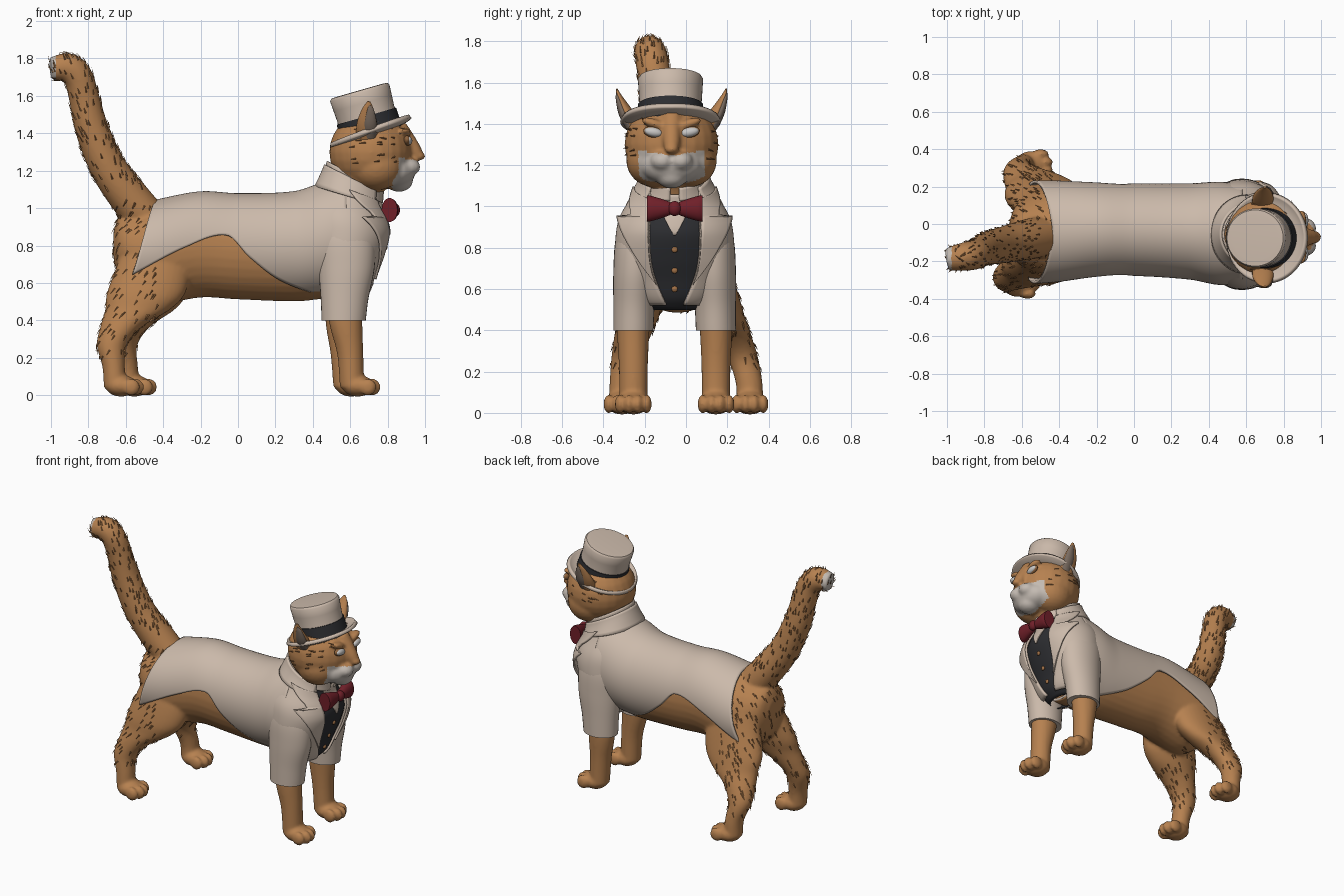
import bpy, bmesh, math, random
from mathutils import Vector, Matrix

if "Cube" in bpy.data.objects:
    bpy.data.objects.remove(bpy.data.objects["Cube"])

random.seed(4)
R = math.radians


def material(name, c):
    m = bpy.data.materials.new(name)
    m.diffuse_color = (*c, 1)
    m.use_nodes = True
    m.node_tree.nodes["Principled BSDF"].inputs["Base Color"].default_value = m.diffuse_color
    return m


FUR = material("ginger fur", (0.47, 0.22, 0.08))
TUFT = material("brown fur", (0.27, 0.125, 0.047))
WHITE = material("pale fur", (0.55, 0.495, 0.445))
COAT = material("cream cloth", (0.60, 0.49, 0.405))
DARK = material("charcoal cloth", (0.026, 0.027, 0.031))
RED = material("dark red silk", (0.16, 0.014, 0.022))
EAR = material("inner ear", (0.19, 0.145, 0.115))
EYE = material("eye grey", (0.58, 0.57, 0.56))
BRASS = material("copper buttons", (0.35, 0.16, 0.06))


def at(rows, t, smooth=True):
    """Interpolate table rows keyed by their first column."""
    t = min(max(t, rows[0][0]), rows[-1][0])
    i = next(k for k in range(len(rows) - 1) if t <= rows[k + 1][0])
    a, b = rows[i], rows[i + 1]
    h = b[0] - a[0]
    s = (t - a[0]) / h
    if not smooth:
        return [p + (q - p) * s for p, q in zip(a[1:], b[1:])]
    p, n = rows[max(i - 1, 0)], rows[min(i + 2, len(rows) - 1)]
    out = []
    for k in range(1, len(a)):
        m0, m1 = (b[k] - p[k]) / (b[0] - p[0]) * h, (n[k] - a[k]) / (n[0] - a[0]) * h
        out.append((2*s**3 - 3*s*s + 1)*a[k] + (s**3 - 2*s*s + s)*m0
                   + (3*s*s - 2*s**3)*b[k] + (s**3 - s*s)*m1)
    return out


def tube(bm, rows, axis=None, side=(0, 1, 0), n=32, sub=6, smooth=True):
    """Loft ellipses (x, y, z, side radius, other radius) along a path."""
    rows = [(i, *r) for i, r in enumerate(rows)]
    steps = (len(rows) - 1) * sub
    pts = [at(rows, i / sub, smooth) for i in range(steps + 1)]
    rings = []
    for i, p in enumerate(pts):
        c = Vector(p[:3])
        t = Vector(axis) if axis else (Vector(pts[min(i + 1, steps)][:3]) - Vector(pts[max(i - 1, 0)][:3])).normalized()
        u = Vector(side)
        u = (u - t * u.dot(t)).normalized()
        w = t.cross(u)
        rings.append([bm.verts.new(c + u * p[3] * math.cos(a) + w * p[4] * math.sin(a))
                      for a in (2 * math.pi * k / n for k in range(n))])
    for a, b in zip(rings, rings[1:]):
        for k in range(n):
            bm.faces.new((a[k], a[(k + 1) % n], b[(k + 1) % n], b[k]))
    bm.faces.new(rings[0])
    bm.faces.new(rings[-1])


def ball(bm, c, r, rot=0):
    m = Matrix.Translation(c) @ Matrix.Rotation(rot, 4, 'X') @ Matrix.Diagonal((*r, 1))
    bmesh.ops.create_uvsphere(bm, u_segments=24, v_segments=14, radius=1, matrix=m)


def finish(bm, name, mat, matrix=None):
    if matrix:
        bm.transform(matrix)
    bmesh.ops.recalc_face_normals(bm, faces=bm.faces)
    me = bpy.data.meshes.new(name)
    bm.to_mesh(me)
    bm.free()
    me.materials.append(mat)
    ob = bpy.data.objects.new(name, me)
    bpy.context.collection.objects.link(ob)
    return ob


def sheet(name, f, nu, nv, mat, thick=0.015, matrix=None):
    """Cloth grid from f(u, v), thickened."""
    bm = bmesh.new()
    g = [[bm.verts.new(f(i / nu, j / nv)) for j in range(nv + 1)] for i in range(nu + 1)]
    for i in range(nu):
        for j in range(nv):
            bm.faces.new((g[i][j], g[i + 1][j], g[i + 1][j + 1], g[i][j + 1]))
    bmesh.ops.remove_doubles(bm, verts=bm.verts, dist=1e-5)
    ob = finish(bm, name, mat, matrix)
    mod = ob.modifiers.new("thickness", 'SOLIDIFY')
    mod.thickness, mod.offset = thick, 0


# Barrel sections: x, centre y, centre z, half width, half height
BARREL = [(-.62, -.045, .74, .27, .26), (-.43, -.04, .77, .265, .27), (-.2, -.03, .81, .245, .272),
          (0, -.03, .80, .24, .272), (.3, -.04, .80, .25, .283), (.45, -.05, .83, .268, .30),
          (.58, -.055, .85, .262, .32)]
# Chest sections: z, centre x, half depth, half width, forward slope
CHEST = [(.50, .57, .07, .11, 0), (.55, .57, .12, .17, 0), (.65, .57, .16, .235, 0), (.75, .575, .197, .265, 0),
         (.86, .58, .225, .265, 0), (.95, .58, .215, .245, -.02), (1.05, .60, .165, .185, -.05),
         (1.12, .62, .145, .15, -.08), (1.18, .63, .14, .14, -.08)]


def chest(z, phi, off=0):
    cx, hx, hy, sh = at(CHEST, z)
    return Vector((cx + (hx + off) * math.cos(phi), -.055 + (hy + off) * math.sin(phi), z + sh * math.cos(phi)))


# ---- furry body, merged into one skin ----
bm = bmesh.new()
tube(bm, [(-.665, -.05, .80, .07, .08), (-.63, -.05, .79, .15, .17), (-.54, -.045, .755, .21, .235)]
     + [(x, y, z - .02, a - .022, b - .004) for x, y, z, a, b in BARREL[1:]], axis=(1, 0, 0))
tube(bm, [(-.45, -.06, .90, .11, .11), (-.56, -.08, 1.03, .108, .108), (-.69, -.11, 1.21, .098, .098),
          (-.78, -.13, 1.42, .09, .09), (-.825, -.15, 1.60, .081, .081), (-.855, -.165, 1.70, .079, .079),
          (-.91, -.175, 1.75, .076, .079), (-1.0, -.19, 1.745, .06, .06)])


def paw(x, y):
    ball(bm, (x + .03, y, .05), (.085, .08, .058))
    for k, dx in ((-1.5, .085), (-.5, .108), (.5, .108), (1.5, .085)):
        ball(bm, (x + dx, y + k * .043, .043), (.045, .025, .046))


THIGH = [(-.45, .11, .85, .09, .15), (-.45, .14, .70, .11, .195), (-.49, .18, .55, .112, .21),
         (-.535, .21, .46, .10, .175), (-.62, .245, .37, .088, .115), (-.675, .28, .27, .075, .08),
         (-.665, .305, .15, .065, .06), (-.655, .31, .04, .065, .062)]
for s in (-1, 1):
    rows = []
    for x, y, z, a, b in THIGH:
        k = min(max((.6 - z) / .4, 0), 1)
        rows.append((x + (.07 * k if s > 0 else 0), -.035 + .035 * k + s * y, z, a, b))
    tube(bm, rows, axis=(0, 0, -1))
    paw(rows[-1][0], rows[-1][1])
    dx = -.035 if s > 0 else 0
    tube(bm, [(.57, -.055 + s * .19, .62, .08, .10), (.575 + dx / 2, -.055 + s * .2, .40, .078, .09),
              (.60 + dx, -.055 + s * .2, .22, .07, .07), (.61 + dx, -.055 + s * .2, .04, .068, .065)], axis=(0, 0, -1))
    paw(.61 + dx, -.055 + s * .2)
    # cheeks, muzzle pads, brows
    ball(bm, (.74, -.07 + s * .09, 1.225), (.145, .13, .13))
    ball(bm, (.905, -.07 + s * .045, 1.22), (.07, .06, .05))
    ball(bm, (.89, -.07 + s * .085, 1.402), (.035, .065, .022), s * .3)
# neck, skull, nose bridge, muzzle, nose, chin
tube(bm, [(.58, -.06, .98, .14, .14), (.63, -.065, 1.12, .14, .15), (.68, -.07, 1.28, .17, .17)])
tube(bm, [(.86, -.07, 1.44, .05, .04), (.90, -.07, 1.37, .045, .045), (.945, -.07, 1.30, .04, .04),
          (.955, -.07, 1.265, .03, .03)])
for c, r in (((.71, -.07, 1.30), (.222, .228, .215)), ((.84, -.07, 1.2), (.11, .15, .095)),
             ((.968, -.07, 1.278), (.034, .034, .024)), ((.86, -.07, 1.145), (.075, .075, .058))):
    ball(bm, c, r)
body = finish(bm, "furry_body", FUR)
mod = body.modifiers.new("merge", 'REMESH')
mod.mode, mod.voxel_size = 'VOXEL', 0.011
mod = body.modifiers.new("soften", 'SMOOTH')
mod.factor, mod.iterations = .5, 4
skin = bpy.data.meshes.new_from_object(body.evaluated_get(bpy.context.evaluated_depsgraph_get()))
body.modifiers.clear()
body.data = skin
skin.materials.clear()
skin.materials.append(FUR)
skin.materials.append(WHITE)

# ---- pale muzzle, tail tip, and small fur tufts scattered on the skin ----
tufts = {FUR: bmesh.new(), TUFT: bmesh.new()}
for p in skin.polygons:
    c, n = p.center, p.normal
    side = abs(c.y + .07)
    muzzle = c.x > .825 and 1.02 < c.z < 1.255 + .15 * (side - .05) and side < .16
    p.material_index = int(muzzle and not (side < .03 and c.z > 1.255) or c.x < -.975)
    tail = c.z > 1.05 and c.x < -.5
    leg = c.x < -.42 and .2 < c.z <= 1.05
    head = c.x > .6 and c.z > 1.2 and side > .06 and c.x < .9 and not muzzle
    if random.random() < (.045 if tail else .03 if leg else .02 if head else 0):
        d = Vector((-.3, 0, 1)) if tail else Vector((-1, 0, -.15)) if head else Vector((-.6, 0, -1))
        d = d - n * d.dot(n)
        if d.length < .2:
            continue
        d.normalize()
        w = d.cross(n) * .005
        tb = tufts[TUFT if head or random.random() < .3 else FUR]
        a, b, t, e = [tb.verts.new(v) for v in (c - w, c + w, c + n * .005, c + d * .035 + n * .009)]
        for f in ((a, t, e), (t, b, e), (a, b, t)):
            tb.faces.new(f)
finish(tufts[FUR], "fur_tufts", FUR)
finish(tufts[TUFT], "dark_fur_tufts", TUFT)

# ---- eyes and ears ----
for s, word in ((-1, "right"), (1, "left")):
    y = -.07 + s * .088
    bm = bmesh.new()
    ball(bm, (.904, y, 1.36), (.02, .05, .027), s * .2)
    finish(bm, word + "_eyelid", TUFT)
    bm = bmesh.new()
    ball(bm, (.912, y, 1.36), (.02, .044, .022), s * .2)
    finish(bm, word + "_eye", EYE)
    bm = bmesh.new()
    tube(bm, [(.69, -.07 + s * .17, 1.37, .04, .058), (.69, -.07 + s * .215, 1.45, .032, .055),
              (.695, -.07 + s * .25, 1.525, .015, .033), (.70, -.07 + s * .266, 1.57, .004, .008)])
    finish(bm, word + "_ear", FUR)
    bm = bmesh.new()
    tube(bm, [(.704, -.07 + s * .193, 1.385, .028, .036), (.706, -.07 + s * .232, 1.45, .024, .037),
              (.708, -.07 + s * .257, 1.515, .013, .022), (.704, -.07 + s * .267, 1.55, .003, .006)])
    finish(bm, word + "_inner_ear", EAR)

# ---- tailcoat back with curved hem and split tails ----
HEM = [(-.565, .645), (-.285, .79), (-.06, .855), (.06, .74), (.22, .62), (.43, .545), (.58, .53)]


def coat(u, v):
    v = 2 * v - 1
    xh = -.565 + 1.145 * u
    _, cz, _, hz = at(BARREL, xh)
    a = v * math.acos(max(-1, min(1, (at(HEM, xh)[0] - cz) / hz)))
    x0 = -.435 - .13 * abs(v) ** 1.3
    x = x0 + (.58 - x0) * u
    cy, cz, hy, hz = at(BARREL, x)
    return Vector((x, cy + hy * math.sin(a), cz + hz * math.cos(a)))


sheet("coat_back", coat, 60, 60, COAT)

# ---- vest, coat front, lapels, collars ----
sheet("vest", lambda u, v: chest(.5 + .64 * u, 2 * math.pi * v), 40, 64, DARK, .004)
OPEN = [(.53, 16), (.62, 21), (.7, 24), (.85, 26), (.95, 28), (1.05, 36), (1.14, 48)]
LAPEL = [(.62, 21), (.8, 44), (.92, 62), (.965, 72), (.968, 52), (1.0, 58), (1.09, 95)]


def coat_front(u, v):
    z = .525 + .615 * u
    o = R(at(OPEN, z)[0])
    return chest(z, o + (2 * math.pi - 2 * o) * v, .013)


sheet("coat_front", coat_front, 40, 64, COAT)
for s, word in ((-1, "right"), (1, "left")):
    def lapel(u, v):
        z = .62 + .47 * u
        a, b = at(OPEN, z)[0], at(LAPEL, z, False)[0]
        return chest(z, s * R(a + (b - a) * v), .027 + (.035 if z < .967 else .008) * v * u)
    sheet(word + "_lapel", lapel, 80, 10, COAT, .012)
    bm = bmesh.new()
    y = -.055
    tube(bm, [(.56, y + s * .11, 1.06, .05, .07), (.565, y + s * .152, .97, .09, .125), (.575, y + s * .18, .84, .106, .155),
              (.58, y + s * .19, .68, .107, .15), (.57, y + s * .197, .52, .10, .128), (.565, y + s * .2, .40, .097, .118)],
         axis=(0, 0, -1))
    finish(bm, word + "_sleeve", COAT)
sheet("coat_collar", lambda u, v: chest(1.06 + .09 * u, R(46 + 268 * v), .026 - .01 * u), 6, 48, COAT)
sheet("shirt_collar", lambda u, v: chest(1.10 + .07 * u, R(8 + 344 * v), .008), 6, 48, COAT, .01)
sheet("shirt_front", lambda u, v: chest(.86 + .28 * u, R((2 * v - 1) * (1 + 28 * u)), .006), 16, 10, COAT, .006)

# ---- buttons and bow tie ----
bm = bmesh.new()
for z in (.60, .69, .79):
    ball(bm, chest(z, 0, .003), (.01, .015, .015))
finish(bm, "vest_buttons", BRASS)
bm = bmesh.new()
for s in (-1, 1):
    tube(bm, [(.822, -.055, .99, .022, .022), (.822, -.055 + s * .05, .99, .032, .042),
              (.815, -.055 + s * .11, .99, .042, .06), (.81, -.055 + s * .135, .99, .042, .064)],
         axis=(0, s, 0), side=(1, 0, 0))
ball(bm, (.838, -.055, .99), (.028, .032, .036))
finish(bm, "bow_tie", RED)


# ---- top hat, tilted back ----
def tilt(z, a):
    return Matrix.Translation((.71, -.075, z)) @ Matrix.Rotation(R(a), 4, 'Y')


TILT = tilt(1.41, -16)
bm = bmesh.new()
tube(bm, [(0, 0, -.02, .16, .166), (0, 0, .1, .151, .158), (0, 0, .213, .158, .165), (0, 0, .226, .15, .156),
          (0, 0, .228, .12, .125)], axis=(0, 0, 1), n=48, sub=2, smooth=False)
finish(bm, "hat_crown", COAT, TILT)
bm = bmesh.new()
tube(bm, [(0, 0, -.03, .165, .171), (0, 0, .085, .158, .165)], axis=(0, 0, 1), n=48, sub=2, smooth=False)
finish(bm, "hat_band", DARK, TILT)


def brim(u, v):
    a = 2 * math.pi * v
    return Vector(((.13 + .098 * u) * math.cos(a), (.13 + .108 * u) * math.sin(a),
                   .016 * u ** 3 + .008 * u * u * abs(math.sin(a)) - .008))


sheet("hat_brim", brim, 10, 64, COAT, .024, tilt(1.405, -20))

bpy.ops.object.select_all(action='SELECT')
bpy.context.view_layer.objects.active = body
bpy.ops.object.shade_smooth_by_angle(angle=R(45))
